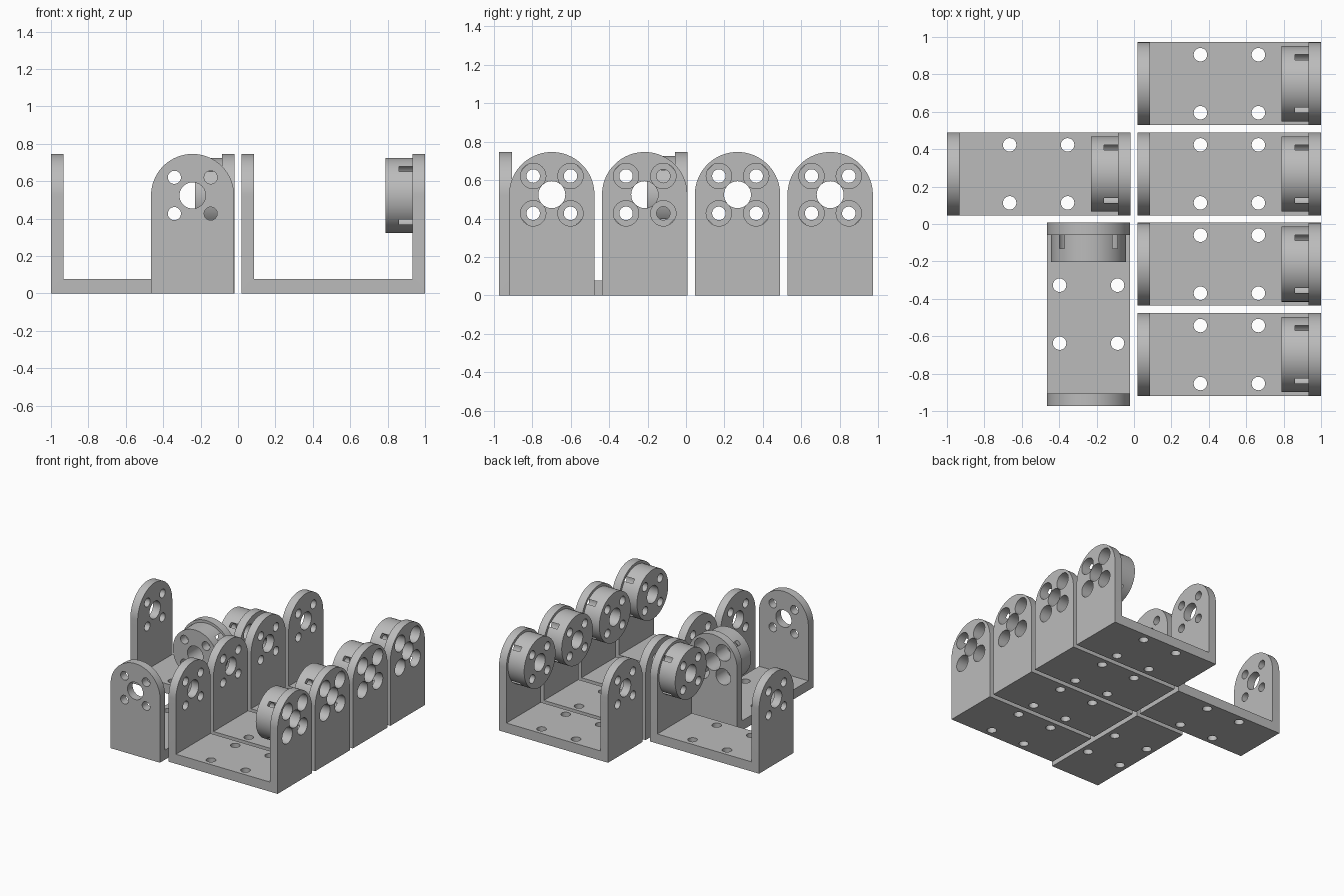
import bpy, bmesh, math
from mathutils import Matrix, Vector

if "Cube" in bpy.data.objects:
    bpy.data.objects.remove(bpy.data.objects["Cube"])

LENGTH, WIDTH = 0.98, 0.444        # bracket footprint
WALL, BASE = 0.066, 0.078          # wall and floor thickness
AXIS_Z, TOP = 0.524, 0.746         # pivot height and arch top
BOSS_R, BOSS_IN = 0.201, 0.145     # boss radius and projection from wall
HALF = LENGTH / 2

grey = bpy.data.materials.new("grey plastic")
grey.diffuse_color = (0.5, 0.5, 0.5, 1)
grey.use_nodes = True
grey.node_tree.nodes["Principled BSDF"].inputs["Base Color"].default_value = grey.diffuse_color


def make_object(name, bm, helper=False):
    bmesh.ops.recalc_face_normals(bm, faces=bm.faces)
    mesh = bpy.data.meshes.new(name)
    bm.to_mesh(mesh)
    bm.free()
    mesh.materials.append(grey)
    ob = bpy.data.objects.new(name, mesh)
    bpy.context.collection.objects.link(ob)
    ob.hide_render = helper
    return ob


def prism(name, points, direction):
    """Extrude a closed outline along a direction."""
    bm = bmesh.new()
    face = bm.faces.new([bm.verts.new(p) for p in points])
    ext = bmesh.ops.extrude_face_region(bm, geom=[face])
    verts = [v for v in ext["geom"] if isinstance(v, bmesh.types.BMVert)]
    bmesh.ops.translate(bm, verts=verts, vec=Vector(direction))
    return make_object(name, bm, True)


def rods(name, places, radius, start, end, axis="X", segments=32):
    """Cylinders along X or Z at the given cross positions."""
    bm = bmesh.new()
    mid = (start + end) / 2
    for a, b in places:
        if axis == "X":
            m = Matrix.Translation((mid, a, b)) @ Matrix.Rotation(math.pi / 2, 4, "Y")
        else:
            m = Matrix.Translation((a, b, mid))
        bmesh.ops.create_cone(bm, cap_ends=True, segments=segments, radius1=radius,
                              radius2=radius, depth=end - start, matrix=m)
    return make_object(name, bm, True)


# U-shaped side profile, trimmed by an arched end outline
i = HALF - WALL
u_outline = [(-HALF, 0), (HALF, 0), (HALF, 0.9), (i, 0.9), (i, BASE),
             (-i, BASE), (-i, 0.9), (-HALF, 0.9)]
body = prism("bracket_body", [(x, -0.3, z) for x, z in u_outline], (0, 0.6, 0))
r = WIDTH / 2
arch = [(-0.6, -r, -0.1), (-0.6, r, -0.1)]
for k in range(49):
    a = math.pi * k / 48
    arch.append((-0.6, r * math.cos(a), AXIS_Z + r * math.sin(a)))
arch_tool = prism("arch_trim", arch, (1.2, 0, 0))

# Round boss on one wall, and the tools for all holes
bolts = [(y, AXIS_Z + z) for y in (-0.097, 0.097) for z in (-0.097, 0.097)]
screws = [(x, y) for x in (-0.155, 0.155) for y in (-0.155, 0.155)]
steps = [
    (arch_tool, "INTERSECT"),
    (rods("boss", [(0, AXIS_Z)], BOSS_R, i - BOSS_IN, HALF - 0.02, segments=96), "UNION"),
    (rods("centre_bore", [(0, AXIS_Z)], 0.07, -0.6, 0.6, segments=48), "DIFFERENCE"),
    (rods("bolt_holes", bolts, 0.035, -0.6, 0.6), "DIFFERENCE"),
    (rods("counterbores", bolts, 0.066, HALF - 0.14, 0.6), "DIFFERENCE"),
    (rods("base_holes", screws, 0.036, -0.1, 0.2, "Z"), "DIFFERENCE"),
]
for tool, operation in steps:
    mod = body.modifiers.new(tool.name, "BOOLEAN")
    mod.object, mod.operation, mod.solver = tool, operation, "EXACT"

# Bake the shape and remove the helpers
bpy.context.view_layer.update()
graph = bpy.context.evaluated_depsgraph_get()
shape = bpy.data.meshes.new_from_object(body.evaluated_get(graph))
shape.name = "bracket"
shape.materials.clear()
shape.materials.append(grey)
for ob in [body] + [s[0] for s in steps]:
    bpy.data.objects.remove(ob)

# Four brackets in a column, one beside them and one turned sideways
layout = [(0.51, y, 0) for y in (0.75, 0.268, -0.215, -0.698)]
layout += [(-0.51, 0.268, 0), (-0.243, -0.482, math.pi / 2)]
for n, (x, y, turn) in enumerate(layout, 1):
    ob = bpy.data.objects.new(f"servo_bracket_{n}", shape)
    bpy.context.collection.objects.link(ob)
    ob.location = (x, y, 0)
    ob.rotation_euler.z = turn
    ob.select_set(True)
    bpy.context.view_layer.objects.active = ob
bpy.ops.object.shade_smooth_by_angle(angle=math.radians(30))
